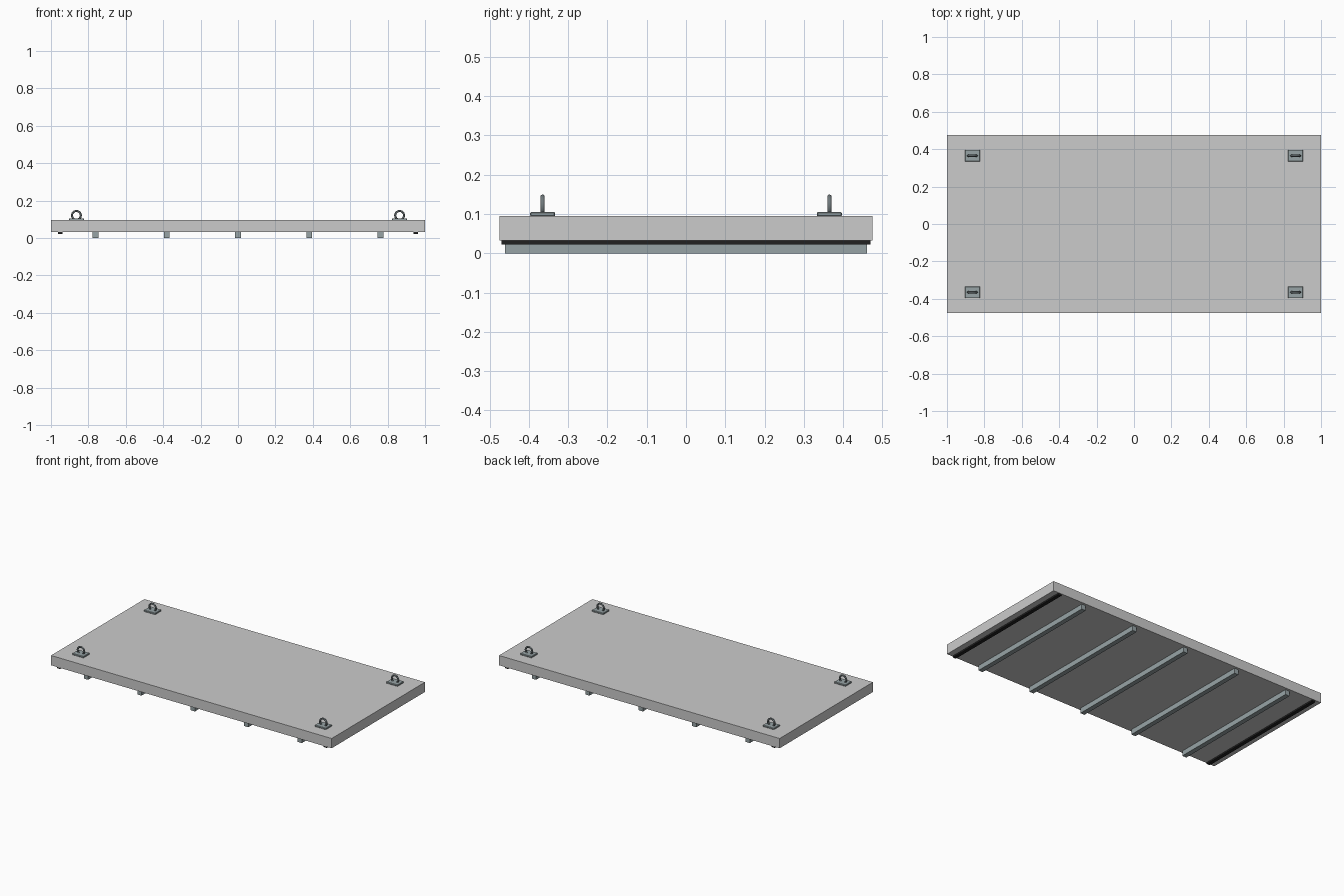
import bpy, math

if "Cube" in bpy.data.objects:
    bpy.data.objects.remove(bpy.data.objects["Cube"])

def material(name, color):
    m = bpy.data.materials.new(name)
    m.diffuse_color = (*color, 1)
    m.use_nodes = True
    m.node_tree.nodes["Principled BSDF"].inputs["Base Color"].default_value = m.diffuse_color
    return m

steel = material("galvanised_steel", (0.31, 0.37, 0.38))
dark_steel = material("dark_steel", (0.16, 0.19, 0.20))
rubber = material("black_rubber", (0.015, 0.015, 0.015))

def box(name, x, y, z, mat=None, bevel=0):
    """Box from (min, max) ranges on each axis."""
    centre = [(a + b) / 2 for a, b in (x, y, z)]
    bpy.ops.mesh.primitive_cube_add(size=1, location=centre)
    o = bpy.context.object
    o.name = name
    o.scale = [b - a for a, b in (x, y, z)]
    bpy.ops.object.transform_apply(location=False, rotation=False, scale=True)
    if mat:
        o.data.materials.append(mat)
    if bevel:
        b = o.modifiers.new("bevel", 'BEVEL')
        b.width = bevel
        b.segments = 1
    return o

# Cover slab
box("slab", (-1, 1), (-0.475, 0.475), (0.032, 0.095))

# Stiffening ribs under the slab
for i in range(5):
    x = (i - 2) * 0.381
    box(f"rib_{i + 1}", (x - 0.015, x + 0.015), (-0.46, 0.46), (0, 0.033), steel)

for sx in (-1, 1):
    # Rubber seal along each short end
    x = sx * 0.95
    box("end_seal", (x - 0.0115, x + 0.0115), (-0.47, 0.47), (0.022, 0.033), rubber)

    # Lifting eyes at the corners: base plate and upright ring
    for sy in (-1, 1):
        x, y = sx * 0.864, sy * 0.365
        box("lifting_plate", (x - 0.04, x + 0.04), (y - 0.0315, y + 0.0315),
            (0.094, 0.105), steel, 0.002)
        bpy.ops.mesh.primitive_torus_add(
            major_segments=32, minor_segments=12, major_radius=0.0235,
            minor_radius=0.0055, location=(x, y, 0.1205),
            rotation=(math.pi / 2, 0, 0))
        ring = bpy.context.object
        ring.name = "lifting_ring"
        ring.data.materials.append(dark_steel)
        bpy.ops.object.shade_smooth_by_angle()
